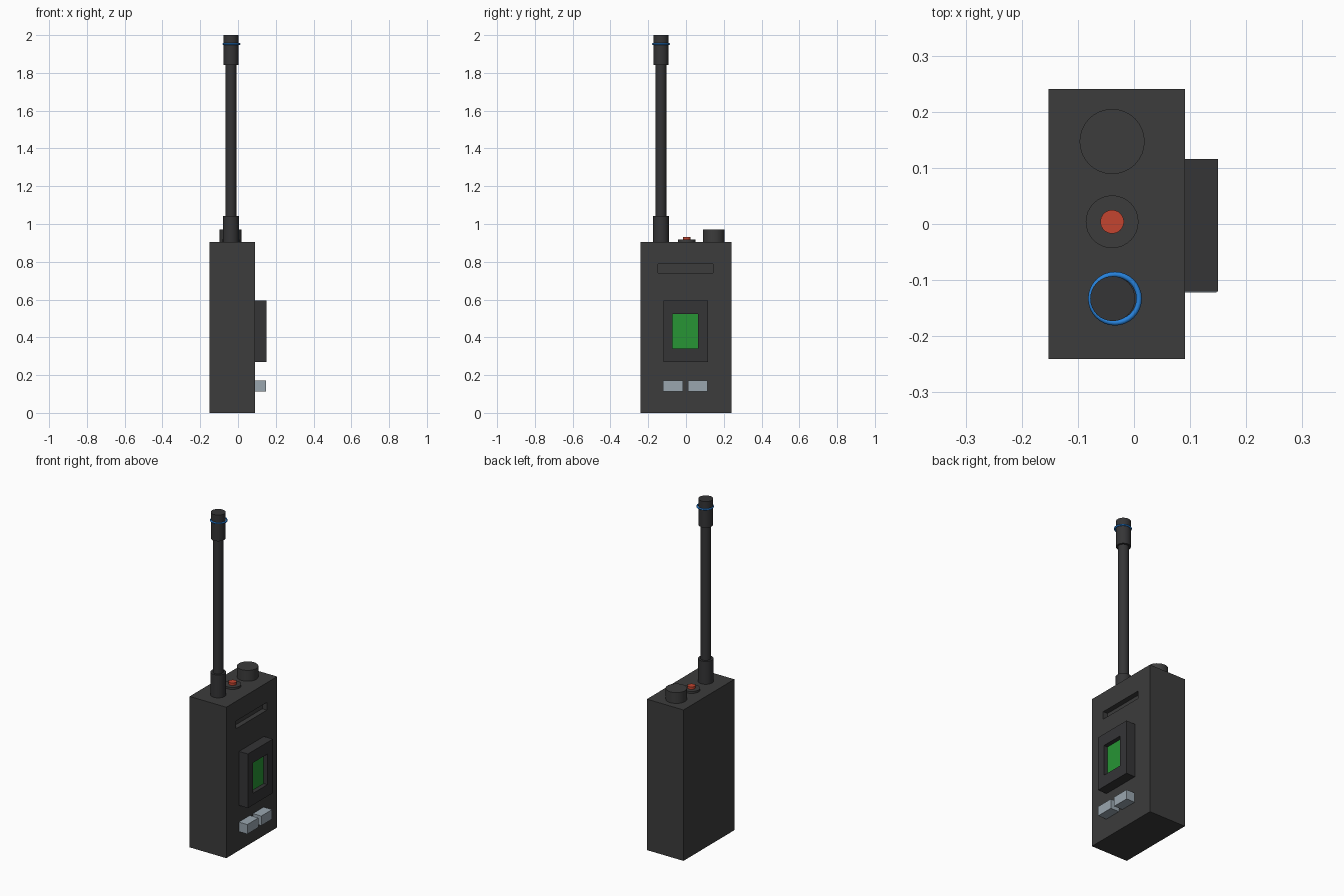
import bpy
import math

if "Cube" in bpy.data.objects:
    bpy.data.objects.remove(bpy.data.objects["Cube"])


def material(name, rgb):
    m = bpy.data.materials.new(name)
    m.diffuse_color = (*rgb, 1)
    m.use_nodes = True
    m.node_tree.nodes["Principled BSDF"].inputs["Base Color"].default_value = m.diffuse_color
    return m


BLACK = material("black_plastic", (0.045, 0.045, 0.045))
DARK = material("dark_rubber", (0.035, 0.035, 0.037))
GREEN = material("screen_green", (0.02, 0.30, 0.035))
RED = material("button_red", (0.55, 0.06, 0.03))
BLUE = material("ring_blue", (0.02, 0.22, 0.70))
SILVER = material("button_grey", (0.32, 0.38, 0.43))


def box(name, x, y, z, mat=None):
    """Box from (min, max) ranges on each axis."""
    bpy.ops.mesh.primitive_cube_add(size=1, location=[sum(r) / 2 for r in (x, y, z)])
    o = bpy.context.object
    o.name = name
    o.scale = [r[1] - r[0] for r in (x, y, z)]
    bpy.ops.object.transform_apply(location=False, rotation=False, scale=True)
    if mat:
        o.data.materials.append(mat)
    return o


def cylinder(name, x, y, r, z0, z1, mat, sides=32):
    bpy.ops.mesh.primitive_cylinder_add(vertices=sides, radius=r, depth=z1 - z0,
                                        location=(x, y, (z0 + z1) / 2))
    o = bpy.context.object
    o.name = name
    o.data.materials.append(mat)
    bpy.ops.object.shade_smooth_by_angle(angle=math.radians(35))
    return o


def cut(target, cutter):
    mod = target.modifiers.new("recess", 'BOOLEAN')
    mod.operation = 'DIFFERENCE'
    mod.solver = 'EXACT'
    mod.object = cutter
    cutter.hide_render = True
    cutter.hide_set(True)


# Body with speaker slot
body = box("body", (-0.152, 0.091), (-0.241, 0.241), (0, 0.905), BLACK)
cut(body, box("slot_cutter", (0.061, 0.2), (-0.147, 0.143), (0.741, 0.787), BLACK))

# Screen housing with recessed window
housing = box("screen_housing", (0.08, 0.15), (-0.12, 0.116), (0.27, 0.594), DARK)
cut(housing, box("window_cutter", (0.122, 0.2), (-0.072, 0.064), (0.34, 0.523), DARK))
box("screen", (0.115, 0.125), (-0.072, 0.064), (0.34, 0.523), GREEN)

# Push buttons below the screen
for side, y in (("left", (-0.122, -0.017)), ("right", (0.011, 0.114))):
    box(f"{side}_button", (0.085, 0.147), y, (0.114, 0.171), SILVER)

# Top controls
cylinder("volume_knob", -0.039, 0.147, 0.058, 0.895, 0.97, BLACK)
cylinder("alert_button_base", -0.039, 0.004, 0.047, 0.895, 0.917, BLACK)
cylinder("alert_button", -0.039, 0.004, 0.021, 0.91, 0.932, RED)

# Antenna: stacked socket, rod and tip
AX, AY = -0.038, -0.133
for name, r, z0, z1 in (("antenna_socket", 0.042, 0.895, 1.042),
                        ("antenna_rod", 0.029, 1.03, 1.85),
                        ("antenna_tip", 0.04, 1.843, 2.0)):
    cylinder(name, AX, AY, r, z0, z1, DARK)

# Blue ring around the tip
bpy.ops.mesh.primitive_torus_add(major_radius=0.043, minor_radius=0.005, major_segments=32,
                                 minor_segments=8, location=(AX + 0.004, AY, 1.953))
ring = bpy.context.object
ring.name = "antenna_ring"
ring.data.materials.append(BLUE)
bpy.ops.object.shade_smooth_by_angle(angle=math.radians(60))
